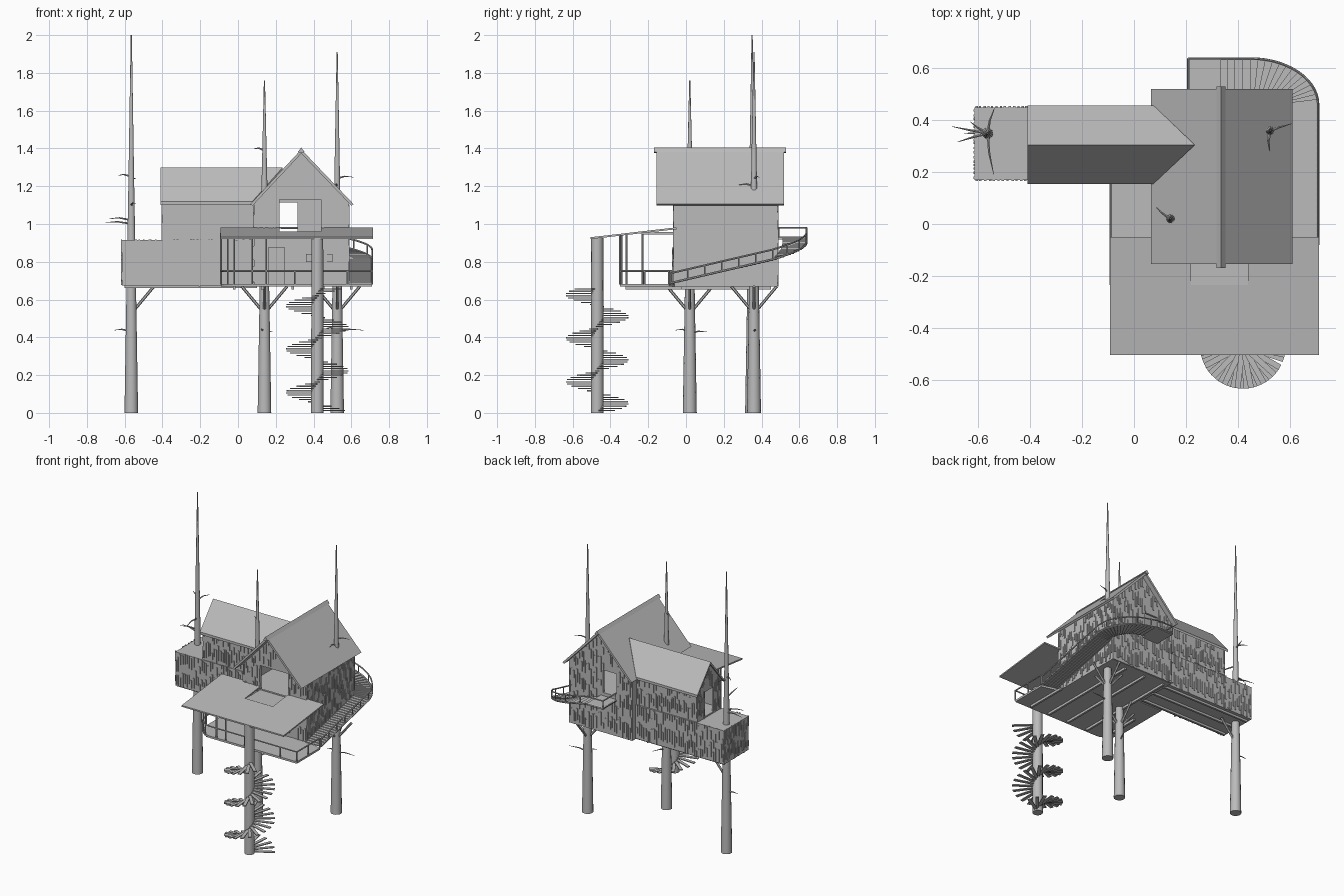
import bpy, bmesh, math, random
from mathutils import Vector, Matrix

if "Cube" in bpy.data.objects:
    bpy.data.objects.remove(bpy.data.objects["Cube"])

random.seed(4)
grey = bpy.data.materials.new("weathered_grey")
grey.diffuse_color = (0.5, 0.5, 0.5, 1)
grey.use_nodes = True
grey.node_tree.nodes["Principled BSDF"].inputs["Base Color"].default_value = grey.diffuse_color


# ---------- helpers ----------
def finish(bm, name, smooth=False):
    bmesh.ops.recalc_face_normals(bm, faces=bm.faces)
    me = bpy.data.meshes.new(name)
    bm.to_mesh(me)
    bm.free()
    me.materials.append(grey)
    ob = bpy.data.objects.new(name, me)
    bpy.context.collection.objects.link(ob)
    if smooth:
        for p in me.polygons:
            p.use_smooth = len(p.vertices) == 4
    return ob


def box(bm, x0, x1, y0, y1, z0, z1, rot=None):
    m = Matrix.Translation(((x0 + x1) / 2, (y0 + y1) / 2, (z0 + z1) / 2)) @ Matrix.Diagonal((x1 - x0, y1 - y0, z1 - z0, 1))
    bmesh.ops.create_cube(bm, size=1, matrix=rot @ m if rot else m)


def prism(bm, pts, vec):
    a = [bm.verts.new(p) for p in pts]
    b = [bm.verts.new(Vector(p) + Vector(vec)) for p in pts]
    bm.faces.new(a)
    bm.faces.new(b[::-1])
    for i in range(len(a)):
        j = (i + 1) % len(a)
        bm.faces.new((a[i], a[j], b[j], b[i]))


def rod(bm, p, q, r, r2=None, n=6):
    p, q = Vector(p), Vector(q)
    m = Matrix.Translation((p + q) / 2) @ (q - p).to_track_quat('Z', 'Y').to_matrix().to_4x4()
    bmesh.ops.create_cone(bm, cap_ends=True, segments=n, radius1=r, radius2=r if r2 is None else r2,
                          depth=(q - p).length, matrix=m)


def cut(ob, build):
    bm = bmesh.new()
    build(bm)
    c = finish(bm, "cutter")
    c.hide_render = True
    mod = ob.modifiers.new("cut", 'BOOLEAN')
    mod.operation, mod.solver, mod.object = 'DIFFERENCE', 'EXACT', c
    bpy.context.view_layer.objects.active = ob
    bpy.ops.object.modifier_apply(modifier="cut")
    bpy.data.objects.remove(c)


# ---------- tree trunks, branches and braces ----------
trunks = {"left": (-0.565, 0.35, 2.0), "middle": (0.14, 0.02, 1.76), "right": (0.525, 0.36, 1.91)}
branches = {"left": [(1.0, 170, .15), (1.02, 195, .13), (1.23, 80, .1), (1.25, 150, .09), (1.1, 275, .16), (.43, 180, .1)],
            "middle": [(1.39, 145, .08), (.43, 250, .08), (.42, 70, .1)],
            "right": [(1.24, 20, .08), (1.2, 262, .08), (.43, 5, .13), (.44, 200, .07)]}
for name, (x, y, h) in trunks.items():
    bm = bmesh.new()
    prof = [(0, .037), (.65, .026), (1.2, .016), (h, .003)]
    for (za, ra), (zb, rb) in zip(prof, prof[1:]):
        rod(bm, (x, y, za), (x, y, zb), ra, rb, 14)
    finish(bm, name + "_trunk", True)
    bm = bmesh.new()
    for z, a, l in branches[name]:
        d = Vector((math.cos(math.radians(a)), math.sin(math.radians(a)), 0))
        p = Vector((x, y, z))
        mid = p + d * l * .5 + Vector((0, 0, .012))
        rod(bm, p, mid, .006, .004, 5)
        rod(bm, mid, p + d * l + Vector((.01, 0, .008)), .004, .001, 5)
    finish(bm, name + "_branches")
    bm = bmesh.new()
    for dx, dy in ((1, 0), (-1, 0), (0, 1), (0, -1)):
        if name == "left" and dx != 1:
            continue
        rod(bm, (x + dx * .02, y + dy * .02, .55), (x + dx * .12, y + dy * .12, .67), .008)
    finish(bm, name + "_braces")

# ---------- main house: solid lower floor, hollow upper floor with doors ----------
CX = 0.335
bm = bmesh.new()
prism(bm, [(.085, -.065, .67), (.585, -.065, .67), (.585, -.065, 1.12), (CX, -.065, 1.385), (.085, -.065, 1.12)], (0, .55, 0))
house = finish(bm, "house_walls")
cut(house, lambda b: prism(b, [(.1, -.05, .955), (.57, -.05, .955), (.57, -.05, 1.11), (CX, -.05, 1.36), (.1, -.05, 1.11)], (0, .52, 0)))
cut(house, lambda b: box(b, .22, .44, -.1, 0, .96, 1.13))
cut(house, lambda b: box(b, .21, .315, .44, .6, .955, 1.115))

bm = bmesh.new()
prism(bm, [(.065, -.155, 1.105), (CX, -.155, 1.395), (.612, -.155, 1.105), (.6, -.155, 1.097), (CX, -.155, 1.373), (.077, -.155, 1.097)], (0, .675, 0))
finish(bm, "main_roof")
bm = bmesh.new()
prism(bm, [(CX - .017, -.17, 1.382), (CX, -.17, 1.405), (CX + .017, -.17, 1.382), (CX, -.17, 1.375)], (0, .7, 0))
finish(bm, "ridge_cap")

# ---------- left wing ----------
bm = bmesh.new()
box(bm, -.615, .09, .17, .45, .675, .915)
finish(bm, "wing_base")
bm = bmesh.new()
prism(bm, [(-.4, .175, .915), (-.4, .44, .915), (-.4, .44, 1.125), (-.4, .307, 1.28), (-.4, .175, 1.125)], (.49, 0, 0))
wing = finish(bm, "wing_upper_walls")
cut(wing, lambda b: box(b, -.388, .08, .187, .428, .925, 1.12))
cut(wing, lambda b: box(b, -.45, -.3, .26, .355, .925, 1.1))
bm = bmesh.new()
for ye in (.155, .457):
    prism(bm, [(-.41, ye, 1.118), (-.41, .305, 1.298), (.235, .305, 1.298), (.075, ye, 1.118)], (0, 0, -.018))
finish(bm, "wing_roof")

# ---------- random vertical boards on the walls ----------
bm = bmesh.new()


def clad(axis, fixed, sign, a0, a1, z0, ztop, holes=()):
    a = a0 + .008
    while a < a1 - .004:
        z = z0 + random.uniform(-.012, .05)
        while z < ztop(a) - .03:
            top = min(z + random.uniform(.04, .11), ztop(a) - .006)
            if not any(h[0] - .006 < a < h[1] + .006 and z < h[3] and top > h[2] for h in holes):
                f0, f1 = sorted((fixed - sign * .001, fixed + sign * .005))
                if axis == 'x':
                    box(bm, a - .0045, a + .0045, f0, f1, z, top)
                else:
                    box(bm, f0, f1, a - .0045, a + .0045, z, top)
            z = top + random.uniform(.02, .11)
        a += random.uniform(.012, .02)


gable = lambda x: 1.375 - abs(x - CX) * 1.06
wgable = lambda y: 1.27 - abs(y - .307) * 1.16
clad('x', -.065, -1, .085, .585, .68, gable, [(.22, .44, .95, 1.14), (.16, .25, .68, .87), (.36, .5, .77, .87)])
clad('x', .485, 1, .085, .585, .68, gable, [(.21, .315, .93, 1.12)])
clad('y', .585, 1, -.065, .485, .68, lambda a: 1.11)
clad('y', .085, -1, -.065, .17, .68, lambda a: 1.11)
for yy, s in ((.17, -1), (.45, 1)):
    clad('x', yy, s, -.615, .085, .68, lambda a: .925)
for yy, s in ((.175, -1), (.44, 1)):
    clad('x', yy, s, -.4, .085, .92, lambda a: 1.115)
clad('y', -.615, -1, .17, .45, .68, lambda a: .925)
clad('y', -.4, -1, .175, .44, .92, wgable, [(.26, .355, .9, 1.1)])
finish(bm, "wall_boards")

# ---------- lower door and window frames ----------
bm = bmesh.new()
box(bm, .165, .245, -.07, -.06, .68, .87)
box(bm, .24, .245, -.074, -.06, .68, .875)
box(bm, .16, .165, -.074, -.06, .68, .875)
box(bm, .16, .25, -.074, -.06, .87, .876)
finish(bm, "lower_door")
bm = bmesh.new()
box(bm, .36, .5, -.073, -.06, .80, .84)
box(bm, .39, .47, -.072, -.06, .775, .865)
finish(bm, "lower_window")

# ---------- deck with rounded front left corner, joists and rails ----------
arc = [(.03 - .12 * math.cos(t * math.pi / 12), -.23 - .12 * math.sin(t * math.pi / 12)) for t in range(7)]
edge = [(-.09, .17)] + arc + [(.71, -.35), (.71, -.09)]
bm = bmesh.new()
prism(bm, [(x, y, .668) for x, y in edge + [(.585, -.06), (.585, .48), (.09, .48), (.09, .17)]], (0, 0, .014))
finish(bm, "deck_floor")
bm = bmesh.new()
for x in (-.02, .13, .29, .45, .6):
    box(bm, x - .007, x + .007, -.32, -.02 if x > .585 or x < .08 else .45, .652, .668)
for y in (.2, .31, .42):
    box(bm, -.6, .1, y - .007, y + .007, .66, .676)
finish(bm, "joists")
bm = bmesh.new()
for z in (.752,):
    for p, q in zip(edge, edge[1:]):
        rod(bm, (*p, z), (*q, z), .005)
awn = lambda y: .92 + (y + .505) * .115
for x, y in ((-.09, -.23), (-.055, -.315), (-.02, -.34), (.075, -.35), (.15, -.35)):
    rod(bm, (x, y, .68), (x, y, awn(y)), .005)
for x, y in ((-.09, -.08), (-.09, .05), (.3, -.35), (.58, -.35), (.71, -.35), (.71, -.22), (.71, -.09)):
    rod(bm, (x, y, .68), (x, y, .752), .005)
finish(bm, "deck_railing")

# ---------- sloping porch roof with notch in front of the upper door ----------
bm = bmesh.new()
for x0, x1, y1 in ((-.092, .22, -.05), (.22, .44, -.235), (.44, .714, -.05)):
    prism(bm, [(x0, -.505, awn(-.505)), (x1, -.505, awn(-.505)), (x1, y1, awn(y1)), (x0, y1, awn(y1))], (0, 0, .01))
box(bm, .22, .44, -.235, -.055, .945, .957)
finish(bm, "porch_roof")

# ---------- spiral stair ----------
bm = bmesh.new()
rod(bm, (.42, -.47, 0), (.42, -.47, .925), .034, .032, 14)
finish(bm, "spiral_pole", True)
bm = bmesh.new()
for i in range(56):
    z = .012 + i * .0117
    ang = math.pi / 2 + (z - .05) / .23 * 2 * math.pi
    box(bm, .025, .165, -.011, .011, -.003, .003, Matrix.Translation((.42, -.47, z)) @ Matrix.Rotation(ang, 4, 'Z'))
finish(bm, "spiral_steps")

# ---------- side stair curving round the back to the landing ----------
path = []   # (inner, outer, z)
for i in range(25):
    t = i / 24
    path.append(((.59, -.08 + .54 * t), (.71, -.08 + .54 * t), .685 + .125 * t))
for i in range(1, 15):
    a = i / 14 * math.pi / 2
    c, s = math.cos(a), math.sin(a)
    path.append(((.45 + .14 * c, .46 + .05 * s), (.45 + .26 * c, .46 + .178 * s), .81 + .09 * i / 14))
for i in range(1, 5):
    path.append(((.45 - .03 * i, .51), (.45 - .03 * i, .638), .90 + .006 * i))
bm = bmesh.new()
for (i0, o0, z), (i1, o1, _) in zip(path, path[1:]):
    prism(bm, [(*i0, z), (*o0, z), (*o1, z), (*i1, z)], (0, 0, .007))
finish(bm, "side_stair_treads")
bm = bmesh.new()
box(bm, .21, .335, .485, .64, .918, .932)
finish(bm, "back_landing")
bm = bmesh.new()
rail = [(*o, z) for _, o, z in path] + [(.21, .638, .925), (.21, .49, .925)]
for p, q in zip(rail, rail[1:]):
    for dz, r in ((.003, .006), (.055, .005)):
        rod(bm, (p[0], p[1], p[2] + dz), (q[0], q[1], q[2] + dz), r)
for p in rail[::4] + rail[-2:]:
    rod(bm, p, (p[0], p[1], p[2] + .055), .004)
finish(bm, "side_stair_railing")
